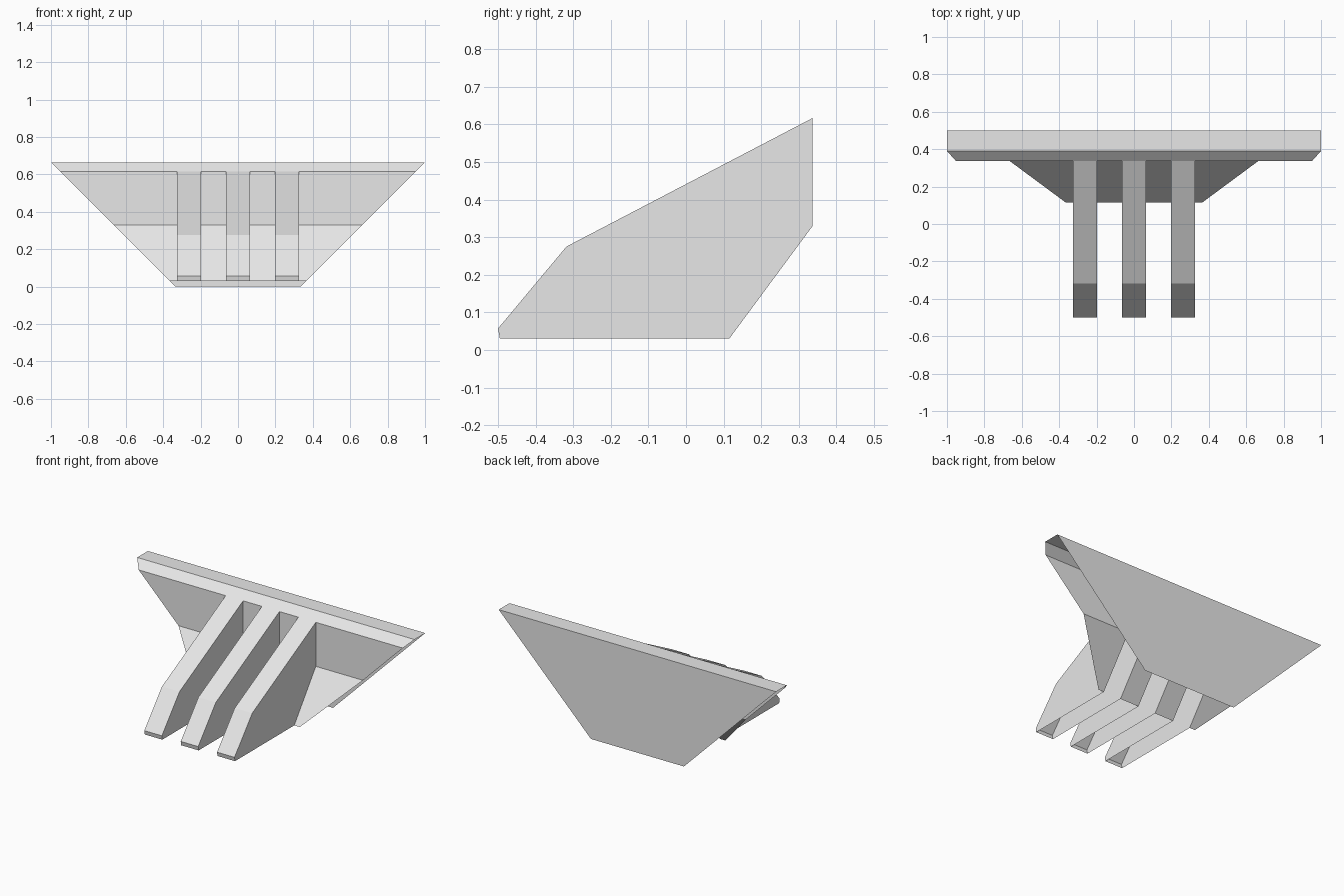
import bpy
import bmesh

cube = bpy.data.objects.get("Cube")
if cube:
    bpy.data.objects.remove(cube, do_unlink=True)

grey = bpy.data.materials.new("light_grey")
grey.use_nodes = True
grey.diffuse_color = (0.8, 0.8, 0.8, 1)
grey.node_tree.nodes["Principled BSDF"].inputs["Base Color"].default_value = (0.8, 0.8, 0.8, 1)

FIN_HALF = 0.063
FIN_CENTRES = (-0.262, 0, 0.262)


def make_object(name, faces):
    """Build an open sheet object from a list of corner lists."""
    bm = bmesh.new()
    for corners in faces:
        bm.faces.new([bm.verts.new(c) for c in corners])
    bmesh.ops.remove_doubles(bm, verts=bm.verts, dist=0.0005)
    bmesh.ops.recalc_face_normals(bm, faces=bm.faces)
    mesh = bpy.data.meshes.new(name)
    bm.to_mesh(mesh)
    bm.free()
    mesh.materials.append(grey)
    obj = bpy.data.objects.new(name, mesh)
    bpy.context.collection.objects.link(obj)
    return obj


def half_width(z):
    """The sides splay outward at 45 degrees."""
    return 0.335 + z


def strip(a, b, slotted=False):
    """Panel between two (y, z) edges, optionally open where the fins join."""
    cuts = [c + s * FIN_HALF for c in FIN_CENTRES for s in (-1, 1)] if slotted else []
    xa = [-half_width(a[1])] + cuts + [half_width(a[1])]
    xb = [-half_width(b[1])] + cuts + [half_width(b[1])]
    return [[(xa[i], *a), (xa[i + 1], *a), (xb[i + 1], *b), (xb[i], *b)]
            for i in range(0, len(xa) - 1, 2)]


# Folded sheet: back wall, top ledge, lip, front wall and lower slope
back_foot, back_top = (0.5, 0), (0.5, 0.665)
ledge_front, lip_foot = (0.39, 0.665), (0.337, 0.617)
wall_foot, slope_foot = (0.337, 0.33), (0.115, 0.03)
make_object("back_wall", strip(back_foot, back_top))
make_object("top_ledge", strip(back_top, ledge_front))
make_object("front_lip", strip(ledge_front, lip_foot))
make_object("front_wall", strip(lip_foot, wall_foot, True))
make_object("lower_slope", strip(wall_foot, slope_foot, True))

# Hollow fins, open underneath and where they meet the wall
toe = [(-0.495, 0.03), (-0.5, 0.057), (-0.318, 0.275), lip_foot]
profile = toe + [wall_foot, slope_foot]
for label, centre in zip(("right", "middle", "left"), FIN_CENTRES):
    x0, x1 = centre - FIN_HALF, centre + FIN_HALF
    sides = [[(x, *p) for p in profile] for x in (x0, x1)]
    cover = [[(x0, *p), (x1, *p), (x1, *q), (x0, *q)] for p, q in zip(toe, toe[1:])]
    make_object(label + "_fin", sides + cover)
